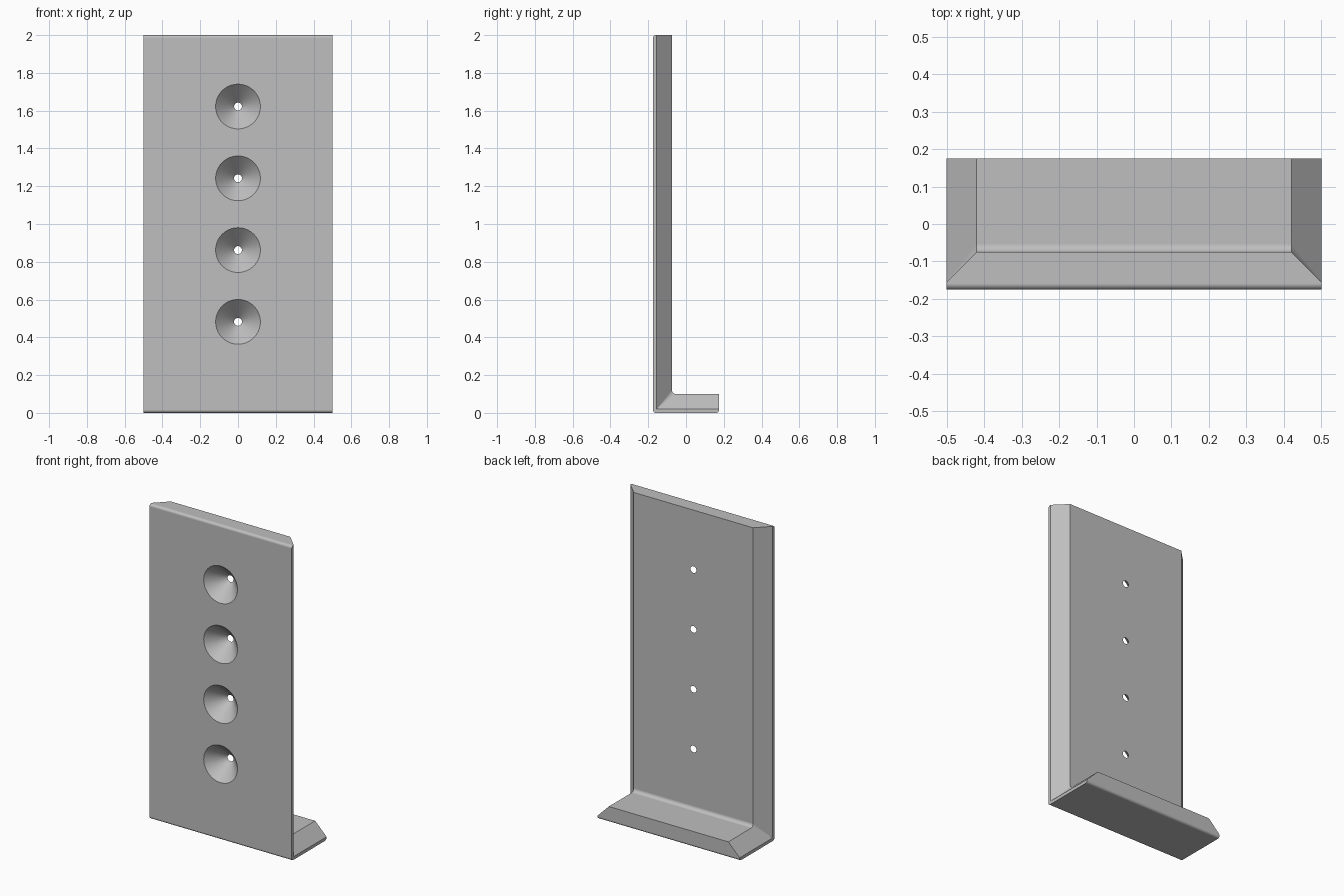
import bpy, bmesh
from math import pi, sin, cos
from mathutils import Matrix

cube = bpy.data.objects.get("Cube")
if cube:
    bpy.data.objects.remove(cube, do_unlink=True)

FRONT, BACK, TOP = -0.175, 0.175, 2.0
THICK, LIP, HALF = 0.10, 0.02, 0.5
ROUND, STEPS = 0.016, 6

grey = bpy.data.materials.new("plain grey")
grey.use_nodes = True
colour = (0.52, 0.52, 0.52, 1)
grey.diffuse_color = colour
grey.node_tree.nodes["Principled BSDF"].inputs["Base Color"].default_value = colour


def arc(y, z, r, start, end):
    """Points of a rounded corner around a centre."""
    angles = [start + (end - start) * i / STEPS for i in range(STEPS + 1)]
    return [(y + r * cos(a), z + r * sin(a)) for a in angles]


def section(t, fillet):
    """L-shaped outline in y and z with wall thickness t."""
    r = ROUND
    points = [(FRONT + t, TOP)]
    points += arc(FRONT + r, TOP - r, r, pi / 2, pi)
    points += arc(FRONT + r, r, r, pi, 1.5 * pi)
    points += arc(BACK - r, r, r, 1.5 * pi, 2 * pi)
    points += [(BACK, t)]
    points += arc(FRONT + t + fillet, t + fillet, fillet, 1.5 * pi, pi)
    return points


# L-shaped bracket: thin at the sides, full thickness between the chamfers
bm = bmesh.new()
inner = HALF - (THICK - LIP)
loops = []
for x, t, fillet in ((-HALF, LIP, 0.001), (-inner, THICK, 0.022),
                     (inner, THICK, 0.022), (HALF, LIP, 0.001)):
    loops.append([bm.verts.new((x, y, z)) for y, z in section(t, fillet)])
n = len(loops[0])
for a, b in zip(loops, loops[1:]):
    for i in range(n):
        j = (i + 1) % n
        bm.faces.new((a[i], a[j], b[j], b[i]))
bm.faces.new(loops[0])
bm.faces.new(loops[-1])
bmesh.ops.recalc_face_normals(bm, faces=bm.faces)
bmesh.ops.dissolve_limit(bm, angle_limit=0.001, verts=bm.verts, edges=bm.edges)
mesh = bpy.data.meshes.new("bracket")
bm.to_mesh(mesh)
bm.free()
mesh.materials.append(grey)
bracket = bpy.data.objects.new("bracket", mesh)
bpy.context.collection.objects.link(bracket)

# Conical screw holes through the upright plate
bm = bmesh.new()
over = 0.02
for i in range(4):
    place = Matrix.Translation((0, FRONT + THICK / 2, 0.482 + 0.38 * i))
    bmesh.ops.create_cone(bm, cap_ends=True, segments=64,
                          radius1=0.118 + over, radius2=0.021 - over / 2,
                          depth=THICK + 1.5 * over,
                          matrix=place @ Matrix.Translation((0, -over / 4, 0))
                          @ Matrix.Rotation(-pi / 2, 4, "X"))
mesh = bpy.data.meshes.new("hole_cutter")
bm.to_mesh(mesh)
bm.free()
mesh.materials.append(grey)
cutter = bpy.data.objects.new("hole_cutter", mesh)
bpy.context.collection.objects.link(cutter)
cutter.hide_render = True

cut = bracket.modifiers.new("screw holes", "BOOLEAN")
cut.operation, cut.solver, cut.object = "DIFFERENCE", "EXACT", cutter
bpy.ops.object.select_all(action="DESELECT")
bpy.context.view_layer.objects.active = bracket
bracket.select_set(True)
bpy.ops.object.modifier_apply(modifier=cut.name)
bpy.data.objects.remove(cutter, do_unlink=True)

# Smooth rounds and cones, keep the chamfers crisp
bpy.ops.object.shade_smooth_by_angle(angle=pi / 6)
weighted = bracket.modifiers.new("even shading", "WEIGHTED_NORMAL")
weighted.keep_sharp = True
